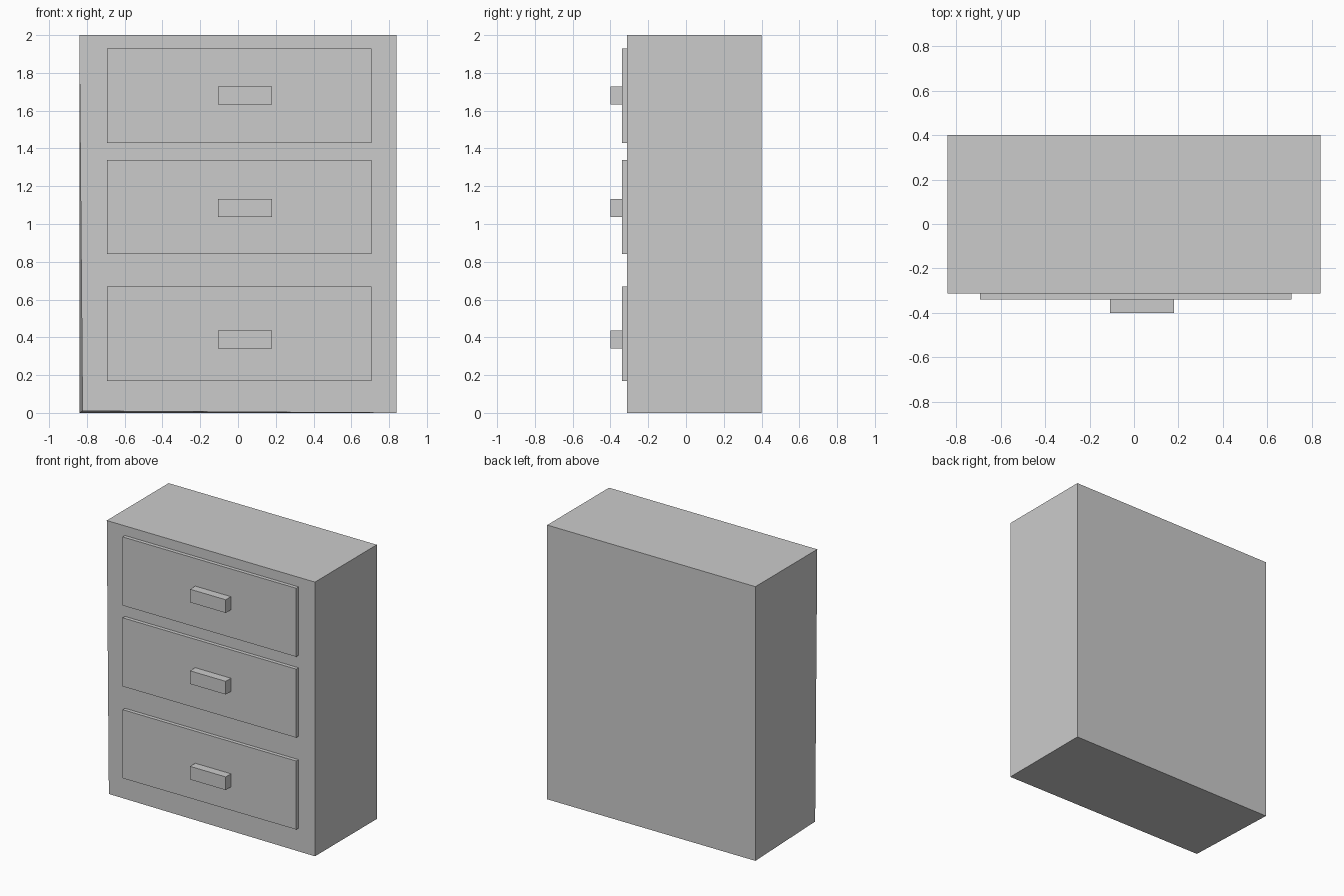
import bpy
import bmesh
from mathutils import Vector

if "Cube" in bpy.data.objects:
    bpy.data.objects.remove(bpy.data.objects["Cube"])


def box(name, lo, hi):
    """Flat-shaded box spanning two opposite corners."""
    lo, hi = Vector(lo), Vector(hi)
    bm = bmesh.new()
    bmesh.ops.create_cube(bm, size=1)
    for v in bm.verts:
        v.co = (lo + hi) / 2 + v.co * (hi - lo)
    mesh = bpy.data.meshes.new(name)
    bm.to_mesh(mesh)
    bm.free()
    obj = bpy.data.objects.new(name, mesh)
    bpy.context.collection.objects.link(obj)
    return obj


FRONT, PANEL, PULL = -0.313, -0.34, -0.40

# Cabinet body, with its slightly pulled-in lower front left corner
body = box("cabinet_body", (-0.84, FRONT, 0), (0.84, 0.40, 2))
for v in body.data.vertices:
    if v.co.x < 0 and v.co.y < 0 and v.co.z < 1:
        v.co += Vector((0.017, 0, 0.01))

# Drawer fronts and handles: (name, drawer bottom, handle centre height)
for name, z, hz in (("bottom", 0.17, 0.388),
                    ("middle", 0.84, 1.085),
                    ("top", 1.43, 1.68)):
    box(name + "_drawer_front", (-0.693, PANEL, z), (0.708, FRONT, z + 0.50))
    box(name + "_drawer_handle", (-0.107, PULL, hz - 0.048), (0.181, PANEL, hz + 0.048))
